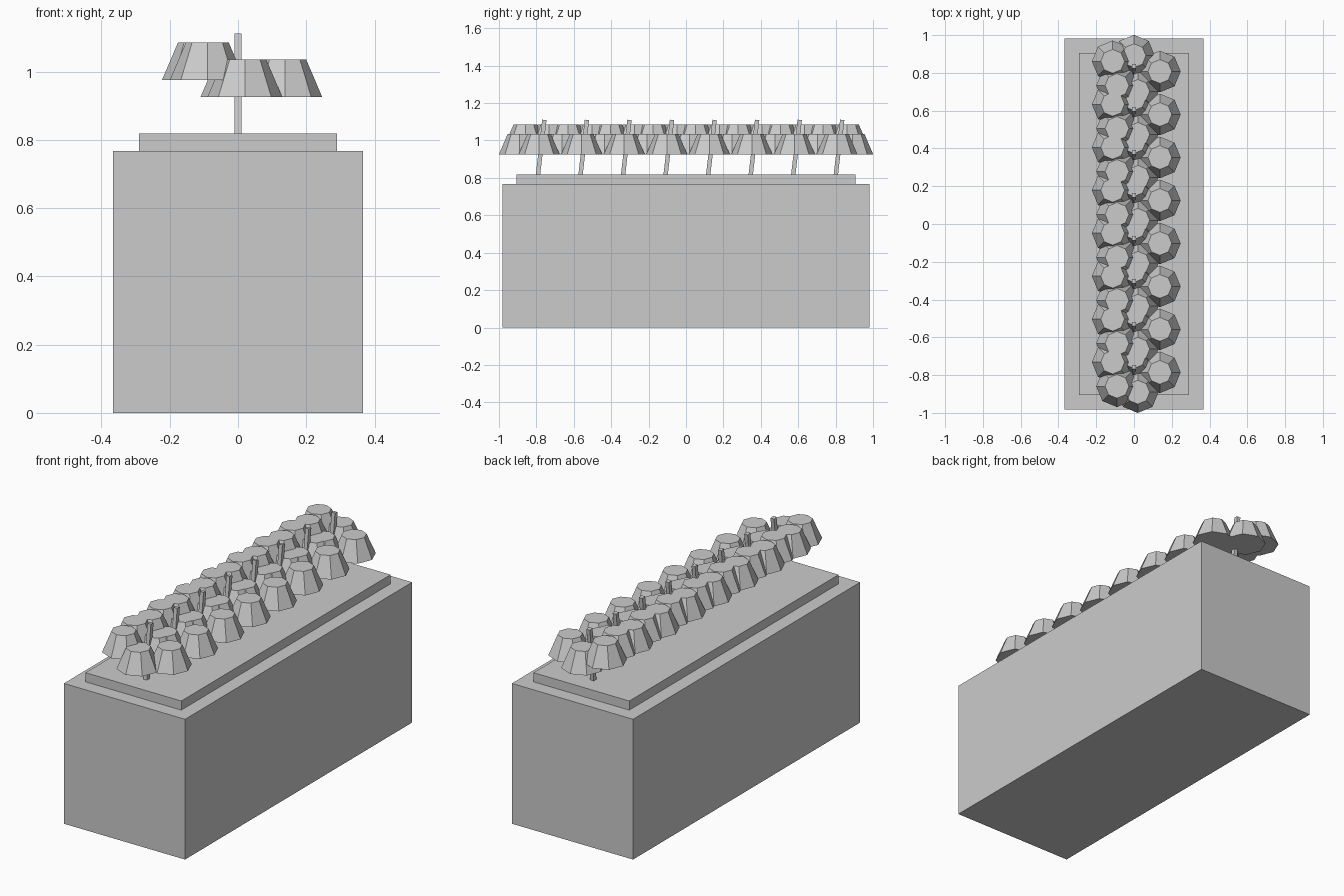
import bpy
import bmesh
from mathutils import Matrix

if "Cube" in bpy.data.objects:
    bpy.data.objects.remove(bpy.data.objects["Cube"])

grey = bpy.data.materials.new("plain_grey")
grey.diffuse_color = (0.6, 0.6, 0.6, 1)
grey.use_nodes = True
grey.node_tree.nodes["Principled BSDF"].inputs["Base Color"].default_value = grey.diffuse_color


def add_object(name, bm):
    mesh = bpy.data.meshes.new(name)
    bm.to_mesh(mesh)
    bm.free()
    mesh.materials.append(grey)
    obj = bpy.data.objects.new(name, mesh)
    bpy.context.collection.objects.link(obj)
    return obj


def box(name, half_x, half_y, z0, z1):
    bm = bmesh.new()
    bmesh.ops.create_cube(bm, size=1)
    bmesh.ops.scale(bm, vec=(2 * half_x, 2 * half_y, z1 - z0), verts=bm.verts)
    bmesh.ops.translate(bm, vec=(0, 0, (z0 + z1) / 2), verts=bm.verts)
    return add_object(name, bm)


# Planter body and the raised bed of soil
box("planter_box", 0.367, 0.982, 0.0, 0.768)
box("soil_bed", 0.29, 0.905, 0.768, 0.818)

# Leaf clumps around each stem: x, y offset, base height
CLUMPS = [
    (0.137, 0.006, 0.925),
    (0.0, 0.09, 0.925),
    (-0.113, 0.06, 0.975),
    (-0.09, -0.068, 0.975),
    (0.02, -0.099, 0.925),
]
CLUMP_HEIGHT = 0.11
TILT = 0.034 / 0.292

for i in range(8):
    y = 0.005 + (i - 3.5) * 0.2275

    # Leaning square stem
    stem = box(f"stem_{i + 1}", 0.0105, 0.0115, 0.80, 1.11)
    for v in stem.data.vertices:
        lean = TILT * (v.co.z - 0.818)
        v.co.z -= TILT * v.co.y
        v.co.y += y + lean

    # Eight-sided tapered clumps
    bm = bmesh.new()
    for cx, cy, cz in CLUMPS:
        bmesh.ops.create_cone(
            bm, cap_ends=True, segments=8, radius1=0.11, radius2=0.063,
            depth=CLUMP_HEIGHT,
            matrix=Matrix.Translation((cx, y + cy, cz + CLUMP_HEIGHT / 2)))
    add_object(f"foliage_{i + 1}", bm)
